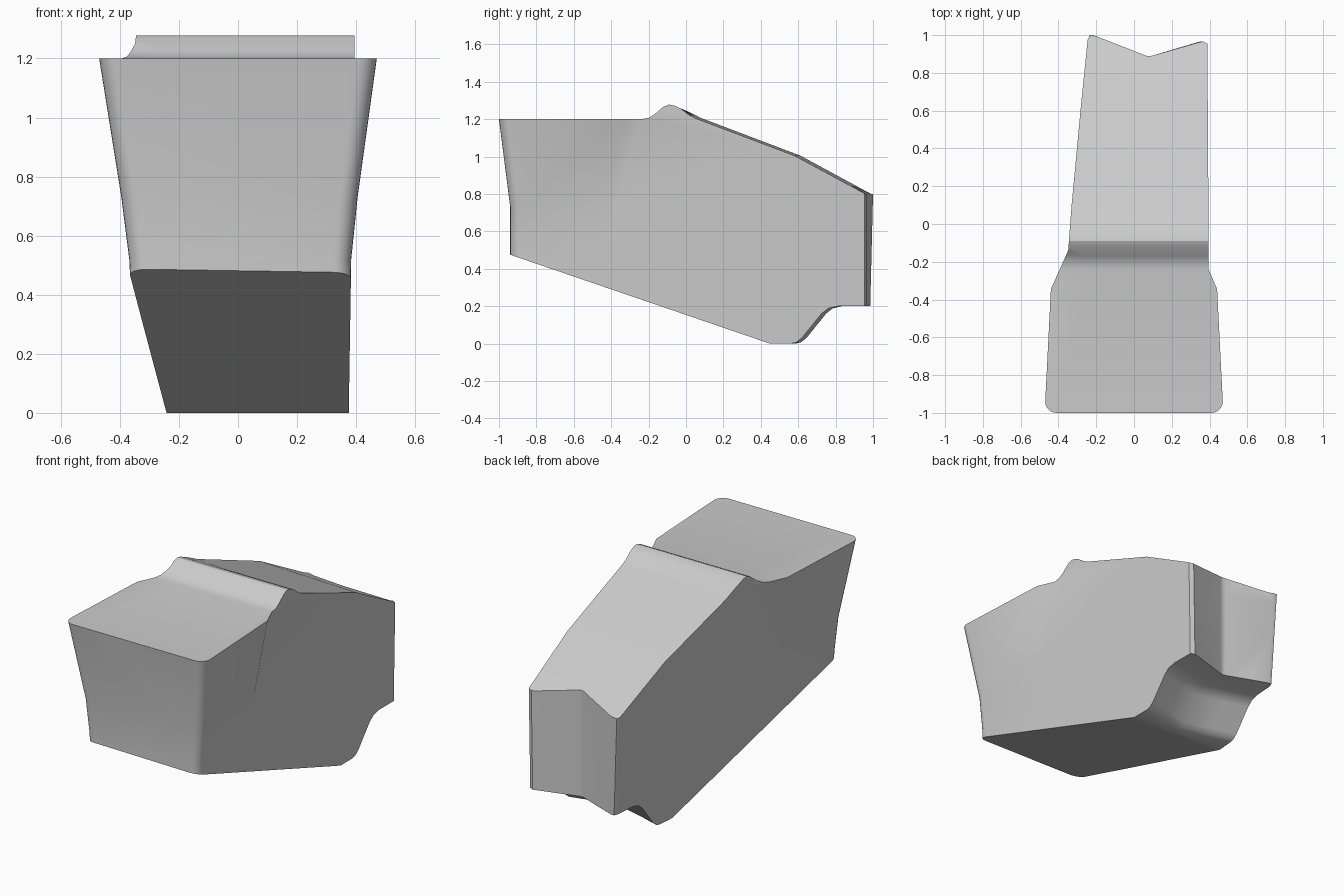
import bpy, bmesh, math

if "Cube" in bpy.data.objects:
    bpy.data.objects.remove(bpy.data.objects["Cube"])

# Side wall planes of the tapered body
def left(y, z):
    return -0.278 + 0.073 * y - 0.05 * z

def right(y, z):
    return 0.375 + 0.016 * z

def lerp(a, b, t):
    return a + (b - a) * t

# Plan outline at height z: notched back, flared front with rounded corners
def outline(z):
    zc = min(z, 1.2)
    t = max(0, min(1, (zc - 0.73) / 0.47))
    yb = 0.98 + 0.025 * zc
    front = lerp(-0.94, -1.0, t)
    r = 0.06
    pts = [(left(yb, zc), yb - 0.025), (left(yb, zc) + 0.01, yb), (left(yb, zc) + 0.03, yb),
           (0.06, 0.892), (0.08, 0.888), (0.10, 0.892),
           (right(0.9, zc) - 0.025, 0.967), (right(0.9, zc), 0.955)]
    ya, y2 = lerp(-0.395, -0.24, t), lerp(-0.405, -0.345, t)
    pts += [(right(ya, zc), ya), (lerp(right(y2, zc), 0.44, t), y2)]
    if z < 0.6:
        xr, xl = right(front, zc), left(front + r, zc)
    else:
        xr, xl = lerp(0.405, 0.47, t), lerp(-0.395, -0.47, t)
    n = 6
    for i in range(n + 1):
        a = math.pi / 2 * i / n
        pts.append((xr - r + r * math.cos(a), front + r - r * math.sin(a)))
    mid = len(pts) - 1
    for i in range(n + 1):
        a = math.pi / 2 * i / n
        pts.append((xl + r - r * math.sin(a), front + r - r * math.cos(a)))
    ya = lerp(-0.395, -0.14, t)
    pts += [(lerp(left(y2, zc), -0.44, t), y2), (left(ya, zc), ya)]
    return [(x, y, z) for x, y in pts], mid

def loft(name, rings, mid=None):
    bm = bmesh.new()
    rows = [[bm.verts.new(p) for p in ring] for ring in rings]
    n = len(rows[0])
    for a, b in zip(rows, rows[1:]):
        for i in range(n):
            j = (i + 1) % n
            if mid is None:
                bm.faces.new((a[i], a[j], b[j], b[i]))
            elif i >= mid:
                bm.faces.new((a[i], a[j], b[j]))
                bm.faces.new((a[i], b[j], b[i]))
            else:
                bm.faces.new((a[i], a[j], b[i]))
                bm.faces.new((a[j], b[j], b[i]))
    bm.faces.new(rows[0])
    bm.faces.new(rows[-1])
    bmesh.ops.recalc_face_normals(bm, faces=bm.faces)
    me = bpy.data.meshes.new(name)
    bm.to_mesh(me)
    bm.free()
    ob = bpy.data.objects.new(name, me)
    bpy.context.collection.objects.link(ob)
    return ob

# Body: stacked plan outlines
levels = [outline(z) for z in (-0.1, 0.52, 0.73, 1.2, 1.4)]
body = loft("wedge_body", [l[0] for l in levels], levels[0][1])

# Side profile (y, z) with ridge on top and step underneath
profile = [(-1.2, 0.564), (0.41, 0.013), (0.45, 0), (0.56, 0), (0.59, 0.007), (0.62, 0.03),
           (0.725, 0.16), (0.76, 0.188), (0.81, 0.2), (1.2, 0.2), (1.2, 0.8),
           (0.96, 0.8), (0.58, 1.005), (0.05, 1.205), (0.02, 1.22), (-0.03, 1.258),
           (-0.06, 1.272), (-0.09, 1.278), (-0.12, 1.267), (-0.17, 1.225),
           (-0.2, 1.207), (-0.24, 1.2), (-1.2, 1.2)]
columns = []
for x, dent in ((-0.6, 0), (-0.25, 0), (-0.08, -0.045), (0.08, -0.08),
                (0.23, -0.045), (0.38, 0), (0.6, 0)):
    col = []
    for y, z in profile:
        s = -0.047 * (x - 0.39) if (y > 0 or z < 1) else 0
        if z <= 0.2 and 0.5 < y < 1:
            s += dent
        col.append((x, y + s, z))
    columns.append(col)
cutter = loft("profile_cutter", columns)
cutter.hide_render = True

# Trim the body to the side profile
mod = body.modifiers.new("trim", "BOOLEAN")
mod.operation = "INTERSECT"
mod.solver = "EXACT"
mod.object = cutter
bpy.context.view_layer.objects.active = body
body.select_set(True)
bpy.ops.object.modifier_apply(modifier="trim")
bpy.data.objects.remove(cutter)
bpy.ops.object.shade_smooth_by_angle(angle=math.radians(28))
